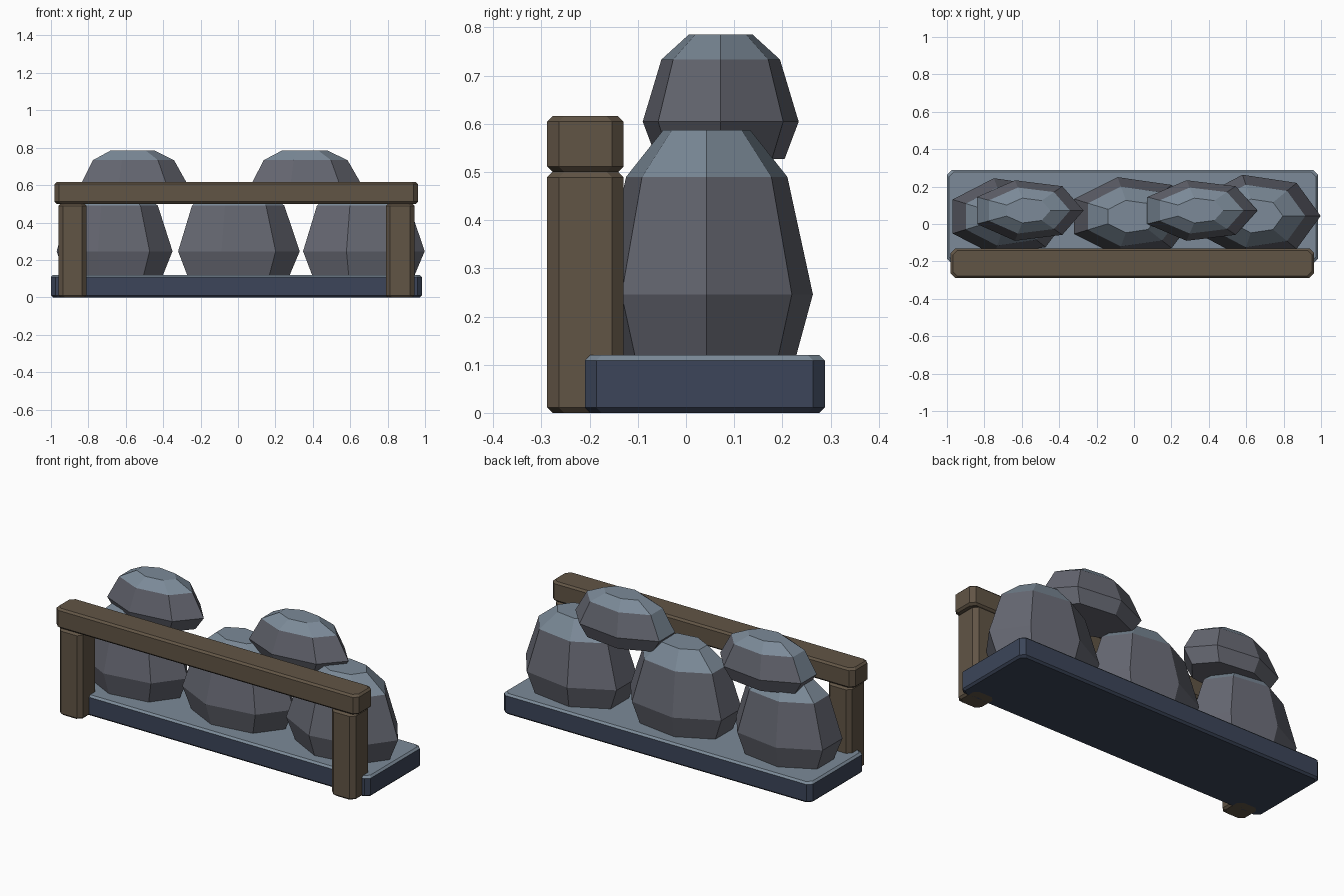
import bpy, bmesh, math

if "Cube" in bpy.data.objects:
    bpy.data.objects.remove(bpy.data.objects["Cube"])


def material(name, rgb):
    m = bpy.data.materials.new(name)
    m.diffuse_color = (*rgb, 1)
    m.use_nodes = True
    m.node_tree.nodes["Principled BSDF"].inputs["Base Color"].default_value = m.diffuse_color
    return m


WOOD = material("wood", (0.12, 0.09, 0.06))
STONE = material("stone", (0.13, 0.135, 0.165))
STONE_TOP = material("stone_top", (0.20, 0.255, 0.315))
SLATE = material("slate", (0.045, 0.06, 0.10))


def loft(name, rings, side, top=None, top_from=0.4):
    """Join stacked rings into a closed flat-shaded solid; upward faces take the top material."""
    bm = bmesh.new()
    loops = [[bm.verts.new(p) for p in ring] for ring in rings]
    n = len(loops[0])
    for low, high in zip(loops, loops[1:]):
        for i in range(n):
            j = (i + 1) % n
            bm.faces.new((low[i], low[j], high[j], high[i]))
    bm.faces.new(loops[0][::-1])
    bm.faces.new(loops[-1])
    bmesh.ops.recalc_face_normals(bm, faces=bm.faces)
    bm.normal_update()
    for f in bm.faces:
        f.material_index = int(top is not None and f.normal.z > top_from)
    me = bpy.data.meshes.new(name)
    bm.to_mesh(me)
    bm.free()
    me.materials.append(side)
    if top:
        me.materials.append(top)
    ob = bpy.data.objects.new(name, me)
    bpy.context.collection.objects.link(ob)
    return ob


def block(name, x0, x1, y0, y1, z0, z1, side, top=None, cut=0.024, c=0.011):
    """Box with cut corners and chamfered top and bottom rims."""
    def ring(z, d):
        a, b, e, f = x0 + d, x1 - d, y0 + d, y1 - d
        return [(a + cut, e, z), (b - cut, e, z), (b, e + cut, z), (b, f - cut, z),
                (b - cut, f, z), (a + cut, f, z), (a, f - cut, z), (a, e + cut, z)]
    return loft(name, [ring(z0, c), ring(z0 + c, 0), ring(z1 - c, 0), ring(z1, c)], side, top)


def rock(name, cx, cy, rx, ry, z0, z1):
    """Seven-sided boulder, widest near the bottom."""
    rings = []
    for h, s in ((0, 0.82), (0.3, 1), (0.8, 0.76), (1, 0.41)):
        z = z0 + h * (z1 - z0)
        rings.append([(cx + rx * s * math.cos(i * math.tau / 7),
                       cy + ry * s * math.sin(i * math.tau / 7), z) for i in range(7)])
    return loft(name, rings, STONE, STONE_TOP)


# Slate base slab
block("base_slab", -1.0, 0.983, -0.21, 0.288, 0, 0.12, SLATE, STONE_TOP)

# Wooden posts and rail along the front
block("left_post", -0.96, -0.81, -0.288, -0.13, 0, 0.5, WOOD)
block("right_post", 0.79, 0.943, -0.288, -0.13, 0, 0.5, WOOD)
block("top_rail", -0.98, 0.963, -0.288, -0.13, 0.5, 0.616, WOOD)

# Lower row of boulders
for i, (x, y, rx, ry) in enumerate(((-0.676, 0.04, 0.326, 0.21),
                                    (-0.012, 0.04, 0.342, 0.216),
                                    (0.656, 0.043, 0.342, 0.226))):
    rock(f"lower_rock_{i + 1}", x, y, rx, ry, 0.10, 0.587)

# Upper boulders resting on the row
rock("upper_rock_1", -0.57, 0.072, 0.30, 0.166, 0.527, 0.785)
rock("upper_rock_2", 0.35, 0.072, 0.31, 0.166, 0.527, 0.785)
